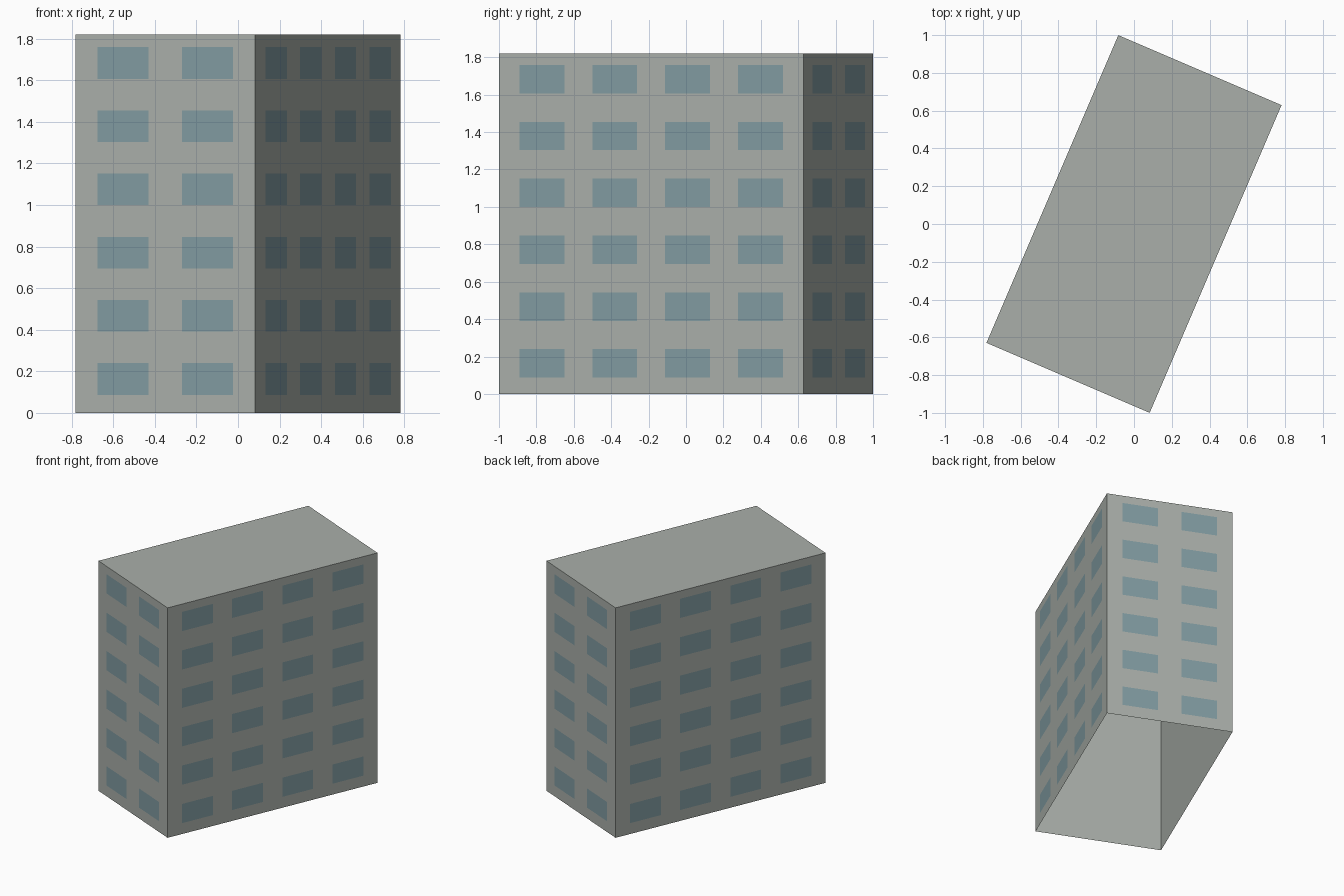
import bpy
import bmesh
from math import radians
from mathutils import Matrix, Vector

WIDTH, DEPTH, HEIGHT = 0.94, 1.772, 1.82
TURN = Matrix.Rotation(radians(-23.2), 4, 'Z')
FLOORS, SILL, FLOOR_STEP, WINDOW_HEIGHT = 6, 0.087, 0.304, 0.152
GAP = 0.002

cube = bpy.data.objects.get("Cube")
if cube:
    bpy.data.objects.remove(cube, do_unlink=True)


def make_material(name, rgb):
    mat = bpy.data.materials.new(name)
    mat.use_nodes = True
    color = (*rgb, 1)
    mat.diffuse_color = color
    bsdf = next(n for n in mat.node_tree.nodes if n.type == 'BSDF_PRINCIPLED')
    bsdf.inputs["Base Color"].default_value = color
    return mat


def make_object(name, bm, mat):
    mesh = bpy.data.meshes.new(name)
    bm.transform(TURN)
    bm.to_mesh(mesh)
    bm.free()
    mesh.materials.append(mat)
    obj = bpy.data.objects.new(name, mesh)
    bpy.context.collection.objects.link(obj)
    return obj


concrete = make_material("pale grey concrete", (0.40, 0.43, 0.40))
glass = make_material("blue grey glass", (0.22, 0.33, 0.36))

# Building shell: walls and roof, open underneath
bm = bmesh.new()
bmesh.ops.create_cube(bm, size=1)
bmesh.ops.scale(bm, vec=(WIDTH, DEPTH, HEIGHT), verts=bm.verts)
bmesh.ops.translate(bm, vec=(0, 0, HEIGHT / 2), verts=bm.verts)
bottom = [f for f in bm.faces if f.normal.z < -0.5]
bmesh.ops.delete(bm, geom=bottom, context='FACES')
make_object("building_shell", bm, concrete)


# Window panes: one grid of flat plates on each wall
def add_windows(name, angle, length, distance, columns, margin, pane):
    bm = bmesh.new()
    spin = Matrix.Rotation(radians(angle), 4, 'Z')
    step = (length - 2 * margin - pane) / (columns - 1)
    for floor in range(FLOORS):
        low = SILL + floor * FLOOR_STEP
        high = low + WINDOW_HEIGHT
        for column in range(columns):
            left = -length / 2 + margin + column * step
            right = left + pane
            corners = ((left, low), (right, low), (right, high), (left, high))
            bm.faces.new([bm.verts.new(spin @ Vector((x, -distance - GAP, z)))
                          for x, z in corners])
    make_object(name, bm, glass)


for name, angle in (("front_windows", 0), ("back_windows", 180)):
    add_windows(name, angle, WIDTH, DEPTH / 2, 2, 0.115, 0.268)
for name, angle in (("left_windows", 90), ("right_windows", 270)):
    add_windows(name, angle, DEPTH, WIDTH / 2, 4, 0.12, 0.261)
